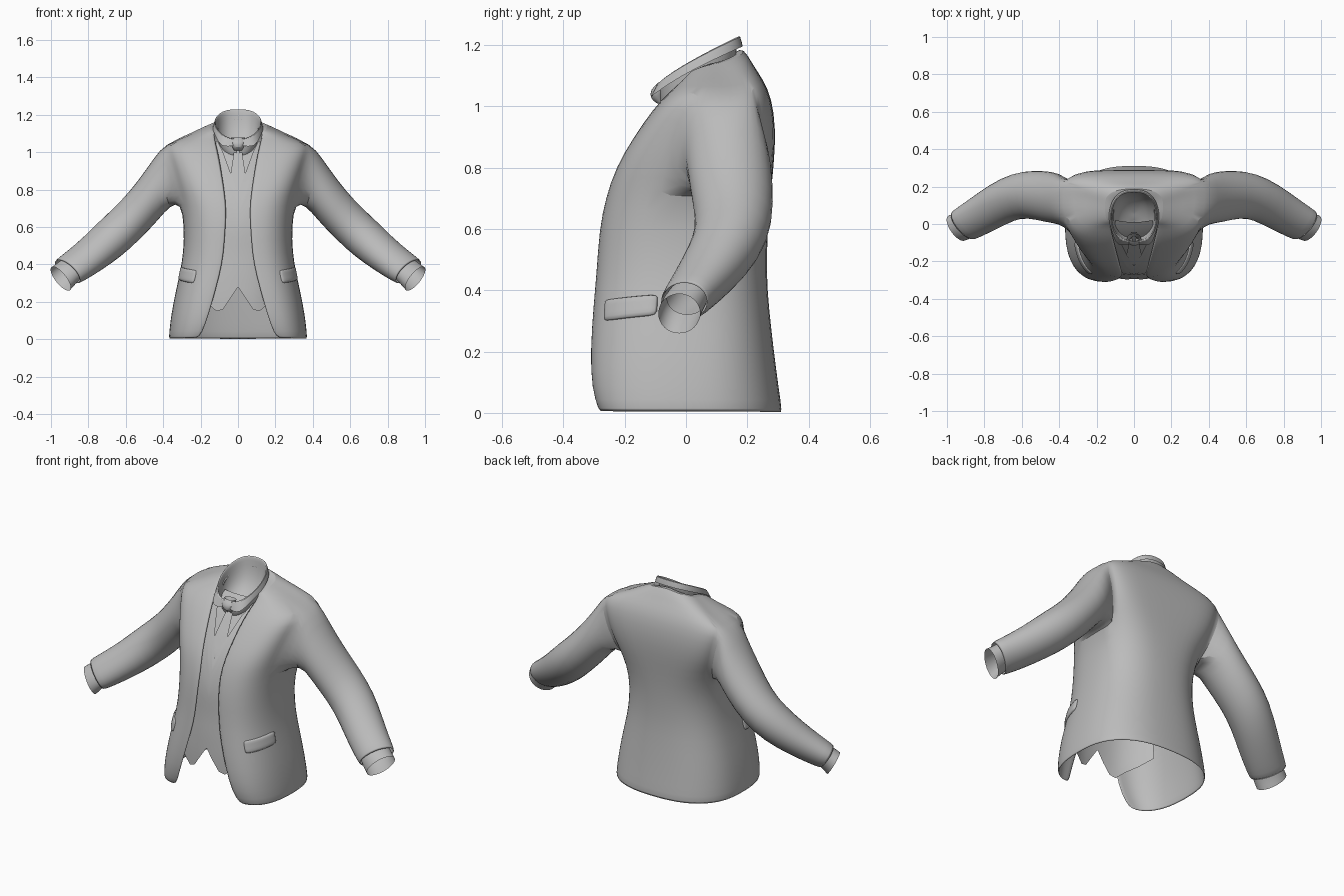
import bpy, math

if "Cube" in bpy.data.objects:
    bpy.data.objects.remove(bpy.data.objects["Cube"])

cloth = bpy.data.materials.new("grey_cloth")
cloth.diffuse_color = (0.5, 0.5, 0.5, 1)
cloth.use_nodes = True
cloth.node_tree.nodes["Principled BSDF"].inputs["Base Color"].default_value = cloth.diffuse_color


def build(name, verts, faces, thick=0.0, level=1):
    """Make a half part, mirror it across x and smooth it."""
    me = bpy.data.meshes.new(name)
    me.from_pydata(verts, [], faces)
    me.materials.append(cloth)
    ob = bpy.data.objects.new(name, me)
    bpy.context.collection.objects.link(ob)
    m = ob.modifiers.new("mirror", 'MIRROR')
    m.merge_threshold = 0.0005
    if thick:
        s = ob.modifiers.new("thickness", 'SOLIDIFY')
        s.thickness = thick
        s.offset = -1
    if level:
        ob.modifiers.new("smooth", 'SUBSURF').levels = level
        ob.modifiers["smooth"].render_levels = level
    bpy.ops.object.select_all(action='DESELECT')
    ob.select_set(True)
    bpy.context.view_layer.objects.active = ob
    bpy.ops.object.shade_smooth_by_angle(angle=math.radians(50))


def skin(rows, closed=False):
    """Quads between rows of vertex indices."""
    n = len(rows[0])
    return [(a[c], a[(c + 1) % n], b[(c + 1) % n], b[c])
            for a, b in zip(rows, rows[1:]) for c in range(n if closed else n - 1)]


def make(name, grid, closed=False, thick=0.0, level=1):
    n = len(grid[0])
    rows = [[r * n + c for c in range(n)] for r in range(len(grid))]
    build(name, [p for row in grid for p in row], skin(rows, closed), thick, level)


def lerp(a, b, t):
    return a + (b - a) * t


# Jacket rows: front edge x y z, side x y z, back y z, front and back roundness
ROWS = [
    (.205, -.285, .002, .372, .00, .002, .316, .000, .8, .8),
    (.172, -.310, .08, .365, .00, .08, .304, .08, .8, .8),
    (.135, -.314, .20, .347, .00, .20, .288, .20, .8, .8),
    (.095, -.304, .35, .312, .00, .35, .271, .35, .8, .8),
    (.075, -.294, .45, .292, .01, .47, .264, .45, .8, .8),
    (.065, -.285, .60, .289, .02, .60, .267, .60, .8, .8),
    (.060, -.264, .70, .305, .05, .735, .279, .73, .78, .65),
    (.070, -.232, .80, .332, .09, .82, .289, .83, .72, .5),
    (.085, -.172, .90, .360, .12, .92, .293, .93, .68, .45),
    (.100, -.110, .99, .385, .14, 1.00, .280, 1.03, .65, .45),
    (.115, -.055, 1.05, .392, .15, 1.042, .252, 1.09, .65, .5),
    (.125, -.010, 1.085, .260, .14, 1.09, .217, 1.14, .75, .7),
    (.128, .010, 1.11, .142, .10, 1.155, .188, 1.195, .8, .8),
    (.105, .020, 1.09, .105, .09, 1.135, .160, 1.180, .8, .8),
]


def torso(r, t):
    """Jacket surface: r is the row, t runs 0 front edge, 1 side, 2 back."""
    i = min(int(r), len(ROWS) - 2)
    fx, fy, fz, sx, sy, sz, by, bz, pf, pb = [
        lerp(a, b, r - i) for a, b in zip(ROWS[i], ROWS[i + 1])]
    a = (t % 1 if t < 2 else 1) * math.pi / 2
    p = pf if t < 1 else pb
    s, c = max(math.sin(a), 0) ** p, max(math.cos(a), 0) ** p
    if t < 1:
        return (lerp(fx, sx, s), lerp(sy, fy, c), lerp(fz, sz, t))
    return (sx * c if t < 2 else 0, lerp(sy, by, s), lerp(sz, bz, t - 1))


# Sleeve rings: centre, upward half-axis (x, z), backward half-axis (x, y)
def ring(cx, cy, cz, ux, uz, vx, vy, n=16):
    ang = [-2 * math.pi * k / n for k in range(n)]
    return [(cx + ux * math.cos(a) + vx * math.sin(a), cy + vy * math.sin(a),
             cz + uz * math.cos(a)) for a in ang]


SLEEVE = [
    (.405, .138, .845, .040, .135, .00, .139),
    (.475, .147, .748, .055, .107, .00, .140),
    (.580, .160, .630, .053, .103, .01, .128),
    (.675, .135, .545, .047, .106, .03, .117),
    (.775, .075, .460, .041, .092, .045, .102),
    (.855, .026, .400, .042, .080, .05, .088),
    (.915, -.008, .360, .051, .067, .05, .080)]

# Jacket body with an armhole (rows 6-10, columns 6-10) joined to the sleeve
N = 17
verts = [torso(r, c / 8) for r in range(len(ROWS)) for c in range(N)]
faces = [f for f in skin([[r * N + c for c in range(N)] for r in range(len(ROWS))])
         if not (6 <= f[0] // N < 10 and 6 <= f[0] % N < 10)]
hole = ([(10, 8), (10, 7), (10, 6), (9, 6), (8, 6), (7, 6), (6, 6), (6, 7), (6, 8)]
        + [(6, 9), (6, 10), (7, 10), (8, 10), (9, 10), (10, 10), (10, 9)])
loops = [[r * N + c for r, c in hole]]
for spec in SLEEVE:
    loops.append(list(range(len(verts), len(verts) + 16)))
    verts += ring(*spec)
faces += skin(loops, closed=True)
build("jacket", verts, faces, thick=.008)

make("shirt_cuff", [ring(*s) for s in (
    (.890, .004, .376, .040, .056, .040, .068),
    (.920, -.012, .350, .040, .060, .038, .070),
    (.948, -.022, .324, .042, .066, .036, .070))], closed=True)


# Front layers that follow the chest line
def chest_y(z):
    for a, b in zip(ROWS, ROWS[1:]):
        if z <= b[2]:
            return lerp(a[1], b[1], (z - a[2]) / (b[2] - a[2]))
    return ROWS[-1][1]


def panel(name, cols, depth, level=0, n=14):
    """cols: x at bottom, x at top, bottom z, top z."""
    grid = []
    for r in range(n + 1):
        row = []
        for x0, x1, z0, z1 in cols:
            x, z = lerp(x0, x1, r / n), lerp(z0, z1, r / n)
            row.append((x, chest_y(z) + depth + .8 * x * x + 14 * x ** 4, z))
        grid.append(row)
    make(name, grid, level=level)


panel("vest", [(0, 0, .28, .78), (.04, .04, .22, .89), (.08, .08, .16, 1.0),
               (.115, .11, .15, 1.06), (.16, .15, .19, 1.03), (.22, .20, .23, .96),
               (.27, .25, .27, .86)], .015)
panel("shirt_front", [(0, 0, .70, 1.07), (.06, .04, .70, 1.07), (.12, .10, .70, 1.07)], .04)
panel("tie_blade", [(0, 0, .75, 1.04), (.055, .016, .78, 1.04)], .022)

# Tie knot: tapered wedge
knot = [(1.010, .022, -.095, .02), (1.025, .030, -.118, .035),
        (1.055, .046, -.118, .04), (1.078, .038, -.092, .03)]
make("tie_knot", [[(w * math.sin(a), y + d * (1 - math.cos(a)) * .7, z)
                   for a in [math.pi * k / 6 for k in range(7)]] for z, w, y, d in knot])

# Shirt collar: outer fold, top edge, inner band sinking into a closed bowl
collar = [[] for _ in range(8)]
for k in range(13):
    s = k / 12
    a = math.pi * s
    x = .008 + .118 * math.sin(a) ** .85 if 0 < k < 12 else (.008 if k == 0 else 0)
    y = .04 - .138 * math.cos(a)
    z = 1.075 + .16 * max((y + .098) / .276, 0) ** .8
    tip = max(0, 1 - abs(s - .16) / .18)
    collar[0].append((x * 1.07 + .01 * tip, y * 1.05 - .03 * tip, z - .038 - .022 * tip))
    collar[1].append((x, y, z))
    for j, (k2, drop) in enumerate([(.95, .006), (.92, .05), (.86, .10), (.70, .14),
                                    (.35, .165), (0, .17)]):
        zb = lerp(1.165, z, k2) if k2 < .8 else z
        collar[2 + j].append((x * k2, lerp(.04, y, k2), zb - drop))
make("shirt_collar", collar)

# Pocket flaps laid on the jacket
flap = []
for r in range(4):
    row = []
    for c in range(6):
        x, y, z = torso(2.66 + .54 * r / 3 + .14 * c / 5, lerp(.33, .84, c / 5))
        row.append((x * 1.04, y * 1.04 + .01, z))
    flap.append(row)
make("pocket_flap", flap, thick=.018)
